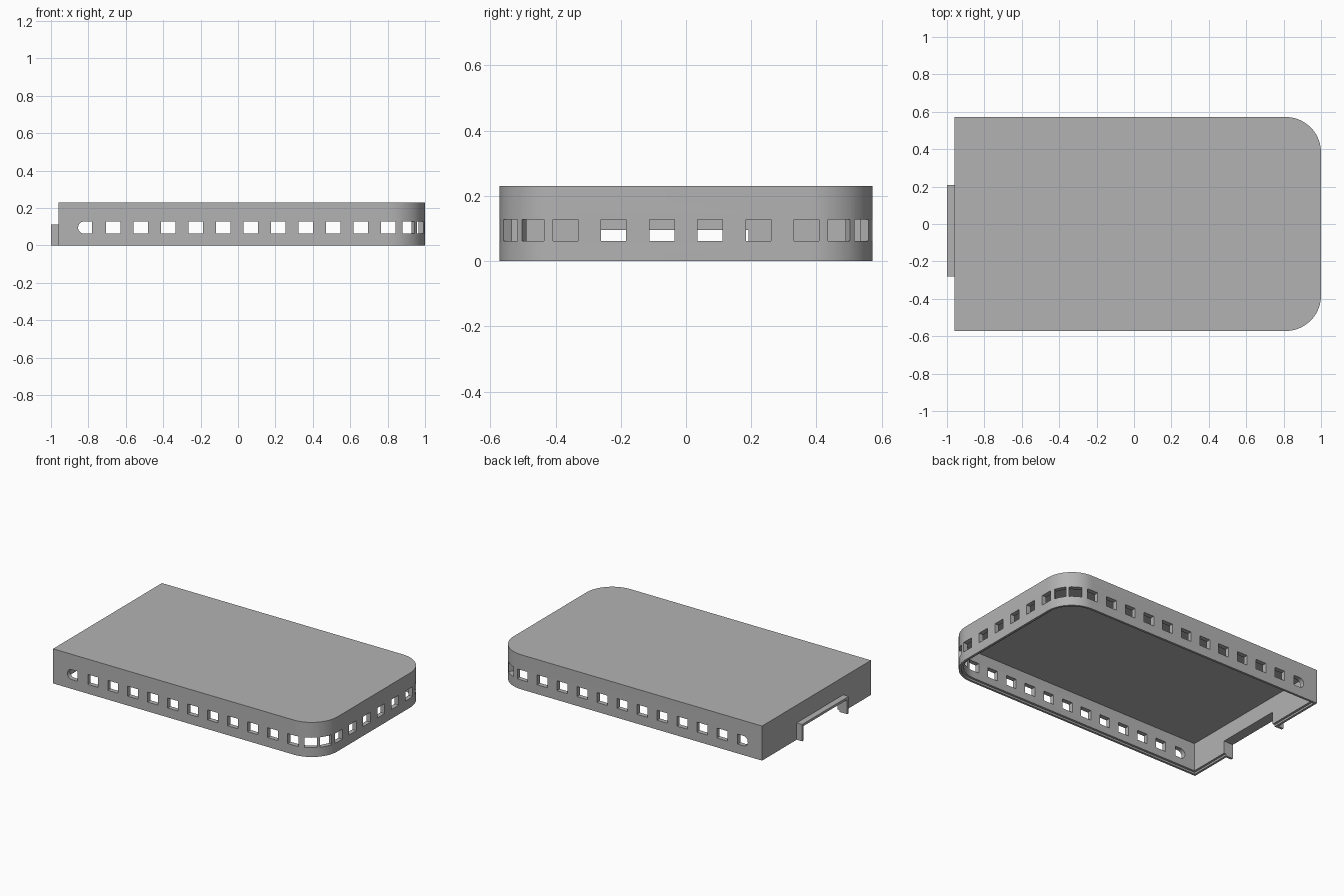
import bpy
import bmesh
from math import radians, sin, cos, pi
from mathutils import Matrix, Vector

if "Cube" in bpy.data.objects:
    bpy.data.objects.remove(bpy.data.objects["Cube"], do_unlink=True)

BACK, FRONT, HALF, HEIGHT = -0.96, 1.0, 0.572, 0.23
RADIUS, WALL = 0.19, 0.03
CX, CY = FRONT - RADIUS, HALF - RADIUS
WIN_W, WIN_LOW, WIN_HIGH = 0.077, 0.062, 0.128

grey = bpy.data.materials.new("plain grey")
grey.use_nodes = True
grey.diffuse_color = (0.45, 0.45, 0.45, 1)
grey.node_tree.nodes["Principled BSDF"].inputs["Base Color"].default_value = (0.45, 0.45, 0.45, 1)


def to_object(name, bm):
    bmesh.ops.recalc_face_normals(bm, faces=bm.faces)
    mesh = bpy.data.meshes.new(name)
    bm.to_mesh(mesh)
    bm.free()
    mesh.materials.append(grey)
    obj = bpy.data.objects.new(name, mesh)
    bpy.context.collection.objects.link(obj)
    return obj


def extrude(bm, points, offset):
    face = bm.faces.new([bm.verts.new(p) for p in points])
    result = bmesh.ops.extrude_face_region(bm, geom=[face])
    moved = [v for v in result["geom"] if isinstance(v, bmesh.types.BMVert)]
    bmesh.ops.translate(bm, verts=moved, vec=offset)


def slab(name, inset, low, high):
    """Outline with two rounded corners at the +x end, extruded upward."""
    r = RADIUS - inset
    arc = [radians(a) for a in range(0, 91, 5)]
    side = [(CX + r * cos(a), CY + r * sin(a)) for a in arc]
    side.append((BACK + inset, HALF - inset))
    outline = side + [(x, -y) for x, y in reversed(side)]
    bm = bmesh.new()
    extrude(bm, [(x, y, low) for x, y in outline], (0, 0, high - low))
    return to_object(name, bm)


def add_box(bm, lo, hi):
    a, b = Vector(lo), Vector(hi)
    bmesh.ops.create_cube(bm, size=1, matrix=Matrix.Translation((a + b) / 2)
                          @ Matrix.Diagonal((*(b - a), 1)))


def cut(target, cutter):
    cutter.hide_render = True
    mod = target.modifiers.new("cut", "BOOLEAN")
    mod.operation, mod.solver, mod.object = "DIFFERENCE", "EXACT", cutter
    bpy.context.view_layer.objects.active = target
    bpy.ops.object.modifier_apply(modifier=mod.name)
    bpy.data.objects.remove(cutter, do_unlink=True)


# Hollow shell, open below, with a thin stepped lip round the rim
shell = slab("shell", 0, 0, HEIGHT)
cut(shell, slab("cavity", WALL, -0.1, HEIGHT - 0.03))
cut(shell, slab("rim_step", WALL / 2, -0.1, 0.012))

# Window openings: long sides, curved corners and the rounded end
windows = bmesh.new()


def add_window(x, y, angle):
    mid, tall = (WIN_LOW + WIN_HIGH) / 2, WIN_HIGH - WIN_LOW
    bmesh.ops.create_cube(windows, size=1, matrix=Matrix.Translation((x, y, mid))
                          @ Matrix.Rotation(radians(angle), 4, "Z")
                          @ Matrix.Diagonal((0.12, WIN_W, tall, 1)))


for side in (-1, 1):
    for i in range(11):
        add_window(-0.666 + 0.147 * i, side * (HALF - 0.015), 90)
    for angle in (28, 57):
        a = radians(angle)
        r = RADIUS - 0.015
        add_window(CX + r * cos(a), side * (CY + r * sin(a)), side * angle)
    for y in (0.074, 0.222, 0.37):
        add_window(FRONT - 0.015, side * y, 0)
    # Rearmost window has a half-round end
    r = (WIN_HIGH - WIN_LOW) / 2
    loop = [(-0.78, WIN_HIGH)]
    for i in range(13):
        a = pi / 2 + pi * i / 12
        loop.append((-0.822 + r * cos(a), (WIN_LOW + WIN_HIGH) / 2 + r * sin(a)))
    loop.append((-0.78, WIN_LOW))
    extrude(windows, [(x, side * (HALF - 0.06), z) for x, z in loop], (0, side * 0.12, 0))
cut(shell, to_object("window_cutter", windows))

# Notch through the flat end wall
LEFT, RIGHT, TOP = -0.265, 0.192, 0.096
notch = bmesh.new()
add_box(notch, (-1.1, LEFT, -0.1), (-0.9, RIGHT, TOP))
cut(shell, to_object("notch_cutter", notch))

# Raised frame around the notch
T = 0.016
frame = bmesh.new()
extrude(frame, [(-1, y, z) for y, z in (
    (LEFT - T, 0), (LEFT - T, TOP + T), (RIGHT + T, TOP + T), (RIGHT + T, 0),
    (RIGHT, 0), (RIGHT, TOP), (LEFT, TOP), (LEFT, 0))], (BACK + 1, 0, 0))
notch_frame = to_object("notch_frame", frame)

# Smooth corners with crisp edges
for obj in (shell, notch_frame):
    bpy.ops.object.select_all(action="DESELECT")
    obj.select_set(True)
    bpy.context.view_layer.objects.active = obj
    bpy.ops.object.shade_smooth_by_angle(angle=radians(30))
